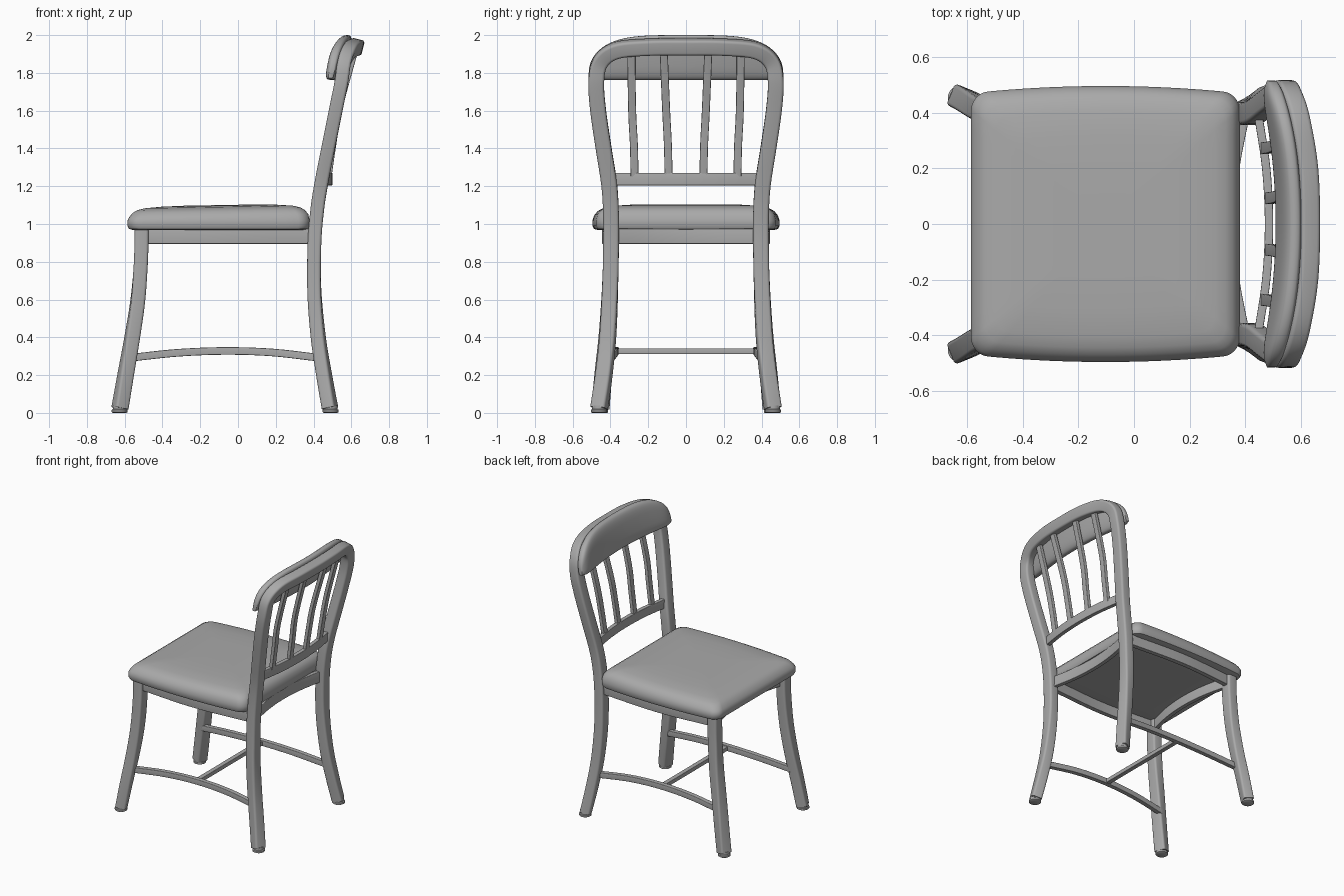
import bpy, bmesh, math
from mathutils import Vector

if "Cube" in bpy.data.objects:
    bpy.data.objects.remove(bpy.data.objects["Cube"])

grey = bpy.data.materials.new("dark_grey")
grey.diffuse_color = (0.4, 0.4, 0.4, 1)
grey.use_nodes = True
grey.node_tree.nodes["Principled BSDF"].inputs["Base Color"].default_value = grey.diffuse_color


def loft(name, rings):
    """Closed rings of points joined into a capped, smooth-shaded solid."""
    bm = bmesh.new()
    loops = [[bm.verts.new(p) for p in ring] for ring in rings]
    n = len(loops[0])
    for a, b in zip(loops, loops[1:]):
        for i in range(n):
            j = (i + 1) % n
            bm.faces.new((a[i], a[j], b[j], b[i]))
    bm.faces.new(loops[0])
    bm.faces.new(loops[-1])
    bmesh.ops.recalc_face_normals(bm, faces=bm.faces)
    mesh = bpy.data.meshes.new(name)
    bm.to_mesh(mesh)
    bm.free()
    mesh.materials.append(grey)
    obj = bpy.data.objects.new(name, mesh)
    bpy.context.collection.objects.link(obj)
    bpy.ops.object.select_all(action='DESELECT')
    obj.select_set(True)
    bpy.context.view_layer.objects.active = obj
    bpy.ops.object.shade_smooth_by_angle(angle=math.radians(40))
    return obj


def spline(points, steps=6):
    """Catmull-Rom curve through the points."""
    p = [Vector(q) for q in points]
    p = [2 * p[0] - p[1]] + p + [2 * p[-1] - p[-2]]
    out = []
    for a, b, c, d in zip(p, p[1:], p[2:], p[3:]):
        for k in range(steps):
            t = k / steps
            out.append(0.5 * (2 * b + (c - a) * t + (2 * a - 5 * b + 4 * c - d) * t * t
                              + (3 * b - a - 3 * c + d) * t ** 3))
    return out + [p[-2]]


def rounded_rect(w, h, r, seg=4):
    pts = []
    for k, (sx, sy) in enumerate(((1, 1), (-1, 1), (-1, -1), (1, -1))):
        for i in range(seg + 1):
            a = math.pi / 2 * (k + i / seg)
            pts.append((sx * (w / 2 - r) + r * math.cos(a), sy * (h / 2 - r) + r * math.sin(a)))
    return pts


def sweep(name, points, ref, w, h, r):
    """Rounded bar along a path; w lies along ref (a function of the point), h across it."""
    path, rings = spline(points), []
    for i, p in enumerate(path):
        t = (path[min(i + 1, len(path) - 1)] - path[max(i - 1, 0)]).normalized()
        v = Vector(ref(p))
        v = (v - t * v.dot(t)).normalized()
        u = t.cross(v)
        rings.append([p + v * a + u * b for a, b in rounded_rect(w, h, r)])
    return loft(name, rings)


def flip(points):
    return [(x, -y, z) for x, y, z in points]


def disc(name, x, y):
    prof = ((0.036, 0), (0.042, 0.004), (0.042, 0.016), (0.036, 0.02), (0.036, 0.04))
    loft(name, [[(x + r * math.cos(a * math.pi / 12), y + r * math.sin(a * math.pi / 12), z)
                 for a in range(24)] for r, z in prof])


def up(p):
    return (0, 0, 1)


def back_dir(p):
    """Legs turn outward towards the foot; the top rail leans with the back."""
    return (1, math.copysign(0.42 * max(0, 1 - p.z / 0.75), p.y), -0.25)


def front_dir(p):
    return (1, -math.copysign(0.42 * max(0, 1 - p.z / 0.75), p.y), 0)


# Back legs and back hoop, one continuous bent bar
half = [(0.487, 0.46, 0.025), (0.456, 0.435, 0.2), (0.425, 0.414, 0.4), (0.404, 0.402, 0.65),
        (0.405, 0.397, 0.9), (0.420, 0.398, 1.08), (0.442, 0.408, 1.22), (0.477, 0.436, 1.4),
        (0.517, 0.465, 1.6), (0.547, 0.475, 1.75), (0.562, 0.454, 1.855), (0.591, 0.37, 1.918),
        (0.62, 0.2, 1.936)]
sweep("back_frame", half + [(0.627, 0, 1.938)] + flip(half)[::-1], back_dir, 0.072, 0.083, 0.015)

# Front legs, side stretchers, side aprons and feet
front = [(-0.625, 0.453, 0.025), (-0.595, 0.438, 0.2), (-0.56, 0.418, 0.4),
         (-0.53, 0.405, 0.6), (-0.514, 0.398, 0.8), (-0.51, 0.395, 0.98)]
stretcher = [(-0.57, 0.40, 0.292), (-0.32, 0.38, 0.318), (-0.07, 0.373, 0.328),
             (0.18, 0.38, 0.32), (0.43, 0.40, 0.292)]
apron = [(-0.50, 0.40, 0.935), (-0.07, 0.428, 0.935), (0.40, 0.40, 0.935)]
for side, f in (("left", lambda p: p), ("right", flip)):
    s = f([(0, 1, 0)])[0][1]
    sweep("front_leg_" + side, f(front), front_dir, 0.074, 0.083, 0.014)
    sweep("side_stretcher_" + side, f(stretcher), up, 0.04, 0.034, 0.004)
    sweep("side_apron_" + side, f(apron), up, 0.08, 0.035, 0.004)
    disc("front_foot_" + side, -0.627, 0.454 * s)
    disc("back_foot_" + side, 0.49, 0.461 * s)

# Cross stretcher, inward-curved end aprons, back rail
sweep("cross_stretcher", [(-0.07, -0.375, 0.326), (-0.07, 0.375, 0.326)], up, 0.03, 0.034, 0.004)
for name, x, sag in (("front_apron", -0.505, 0.06), ("rear_apron", 0.40, -0.05)):
    sweep(name, [(x, -0.39, 0.935), (x + sag * 0.75, -0.19, 0.935), (x + sag, 0, 0.935),
                 (x + sag * 0.75, 0.19, 0.935), (x, 0.39, 0.935)], up, 0.08, 0.03, 0.004)
sweep("back_rail", [(0.445, -0.40, 1.238), (0.475, -0.2, 1.238), (0.485, 0, 1.238),
                    (0.475, 0.2, 1.238), (0.445, 0.40, 1.238)], up, 0.066, 0.03, 0.004)

# Four back slats
for i, (y0, y1, x0, x1) in enumerate(((0.272, 0.29, 0.466, 0.602), (0.092, 0.118, 0.482, 0.622))):
    slat = [(x0, y0, 1.25), (x0 + 0.025, y0 + 0.004, 1.42),
            (x0 + 0.055, y0 + 0.013, 1.6), (x1, y1, 1.915)]
    sweep(f"slat_left_{i}", slat, lambda p: (1, 0, 0), 0.026, 0.042, 0.004)
    sweep(f"slat_right_{i}", flip(slat), lambda p: (1, 0, 0), 0.026, 0.042, 0.004)

# Seat cushion: stacked insets of a rounded outline with bowed sides
cushion = ((0.2, 0.968), (0.03, 0.968), (0.008, 0.974), (0, 0.99), (0, 1.018), (0.008, 1.043),
           (0.026, 1.066), (0.05, 1.08), (0.09, 1.09), (0.18, 1.097), (0.3, 1.10), (0.42, 1.10))
rings = []
for inset, z in cushion:
    ring = []
    base = rounded_rect(0.965, 0.94, 0.06, 6)
    dense = []
    for a, b in zip(base, base[1:] + base[:1]):
        n = 12 if math.dist(a, b) > 0.3 else 1
        dense += [(a[0] + (b[0] - a[0]) * k / n, a[1] + (b[1] - a[1]) * k / n) for k in range(n)]
    for x, y in dense:
        y *= 1 + 0.055 * (1 - (x / 0.4825) ** 2)
        x, y = x * (1 - inset / 0.4825), y * (1 - inset / 0.485)
        lift = 0.018 * x if z > 1.03 else 0
        ring.append((x - 0.1025, y, z + lift))
    rings.append(ring)
loft("seat_cushion", rings)

# Back pad: rounded cross-sections swept across the curved top of the back
rings = []
for k in range(-24, 25):
    s = math.sin(k / 24 * math.pi / 2)
    y = 0.515 * s
    top = 1.80 + 0.2 * math.sqrt(max(0, 1 - s ** 4))
    end = abs(s) ** 14
    low, mid = 1.762 + 0.01 * end, 0.064 - 0.016 * end
    thick = 0.034 * (1 - 0.6 * end)
    ring = []
    for i in range(28):
        a = 2 * math.pi * i / 28
        c, d = math.cos(a), math.sin(a)
        u = math.copysign(abs(c) ** 0.65, c)
        z = (low + top) / 2 + (top - low) / 2 * math.copysign(abs(d) ** 0.65, d)
        x = 0.545 + 0.2 * (z - 1.77) + 0.052 * (1 - (y / 0.48) ** 2)
        ring.append((x - mid - thick * u, y, z))
    rings.append(ring)
loft("back_pad", rings)
